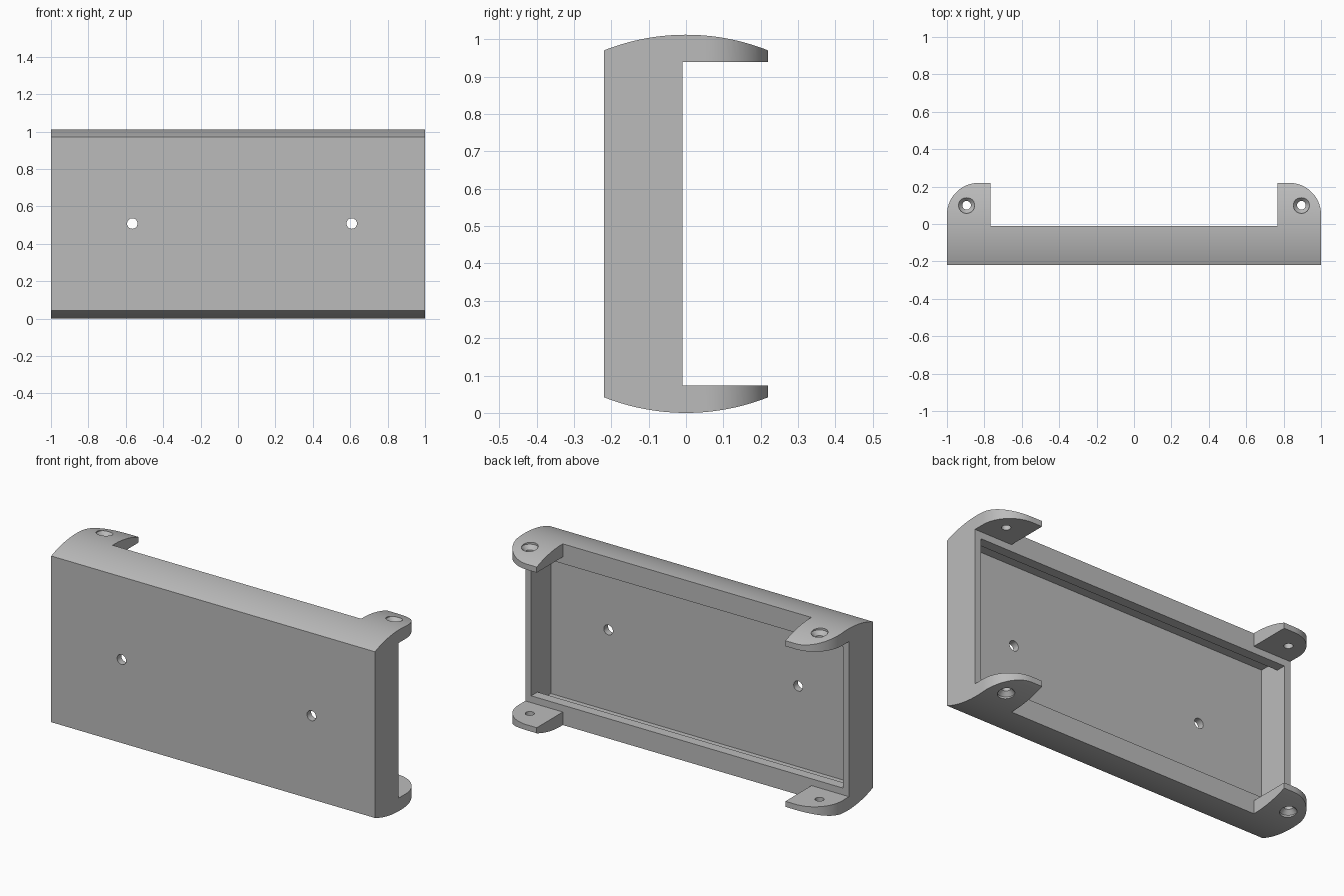
import bpy, bmesh, math
from mathutils import Vector

if "Cube" in bpy.data.objects:
    bpy.data.objects.remove(bpy.data.objects["Cube"])

HEIGHT, MID = 1.012, 0.506
R = 0.597                      # radius of the bowed top and bottom
BACK = -0.01                   # back rim of the tray


def prism(name, pts, axis, lo, hi):
    """Extrude a 2D outline along x (pts are y,z) or z (pts are x,y)."""
    bm = bmesh.new()
    place = (lambda p, t: (t, p[0], p[1])) if axis == 'X' else (lambda p, t: (p[0], p[1], t))
    a = [bm.verts.new(place(p, lo)) for p in pts]
    b = [bm.verts.new(place(p, hi)) for p in pts]
    bm.faces.new(a)
    bm.faces.new(b)
    n = len(pts)
    for i in range(n):
        bm.faces.new((a[i], a[(i + 1) % n], b[(i + 1) % n], b[i]))
    bmesh.ops.recalc_face_normals(bm, faces=bm.faces)
    me = bpy.data.meshes.new(name)
    bm.to_mesh(me)
    bm.free()
    ob = bpy.data.objects.new(name, me)
    bpy.context.collection.objects.link(ob)
    return ob


def lathe(name, profile, origin, axis, seg=32):
    """Closed turned cutter from (radius, distance) pairs along an axis."""
    bm = bmesh.new()
    rot = Vector((0, 0, 1)).rotation_difference(Vector(axis))
    rings = []
    for r, d in profile:
        rings.append([bm.verts.new(Vector(origin) + rot @ Vector(
            (r * math.cos(2 * math.pi * i / seg), r * math.sin(2 * math.pi * i / seg), d)))
            for i in range(seg)])
    for p, q in zip(rings, rings[1:]):
        for i in range(seg):
            j = (i + 1) % seg
            bm.faces.new((p[i], p[j], q[j], q[i]))
    bm.faces.new(rings[0])
    bm.faces.new(rings[-1])
    bmesh.ops.recalc_face_normals(bm, faces=bm.faces)
    me = bpy.data.meshes.new(name)
    bm.to_mesh(me)
    bm.free()
    ob = bpy.data.objects.new(name, me)
    bpy.context.collection.objects.link(ob)
    return ob


def box_pts(a0, a1, b0, b1):
    return [(a0, b0), (a1, b0), (a1, b1), (a0, b1)]


# Side profile: flat front, bowed top and bottom
def bow(y):
    return R - math.sqrt(R * R - y * y)


ys = [-0.22 + 0.5 * i / 32 for i in range(33)]
outline = [(y, bow(y)) for y in ys] + [(y, HEIGHT - bow(y)) for y in reversed(ys)]
body = prism("mounting_tray", outline, 'X', -1.1, 1.1)

# Plan outline: tray with four rounded ears at the back
rad = 0.17
half = [(0.768, BACK), (0.768, 0.22)]
half = [(1.0, -0.3)] + [(1 - rad + rad * math.cos(math.radians(t)),
                         0.22 - rad + rad * math.sin(math.radians(t)))
                        for t in range(0, 91, 6)] + half[::-1]
plan = half + [(-x, y) for x, y in reversed(half)]
plan_ob = prism("plan_cutter", plan, 'Z', -0.2, 1.3)

cutters = [(plan_ob, 'INTERSECT')]


def cut(ob):
    cutters.append((ob, 'DIFFERENCE'))


# Gap between upper and lower ears
cut(prism("gap_cutter", box_pts(BACK, 0.5, 0.073, 0.939), 'X', -1.3, 1.3))

# Cavity with an inward lip along the top and bottom of the opening
lip, deep, floor_y, lip_y = 0.111, 0.058, -0.183, -0.065
cavity = [(0.05, lip), (0.05, HEIGHT - lip), (lip_y, HEIGHT - lip), (lip_y, HEIGHT - deep),
          (floor_y, HEIGHT - deep), (floor_y, deep), (lip_y, deep), (lip_y, lip)]
cut(prism("cavity_cutter", cavity, 'X', -0.963, 0.963))

# Screw holes through the front plate
for x in (-0.565, 0.608):
    cut(lathe("plate_hole_cutter", [(0.028, -0.1), (0.028, 0.1)], (x, -0.2, 0.508), (0, 1, 0)))

# Countersunk holes in the ears, narrowing from the outer surface inward
sink = [(0.043, -0.05), (0.043, 0.014), (0.023, 0.036), (0.023, 0.15)]
for x in (-0.895, 0.895):
    cut(lathe("lower_ear_hole_cutter", sink, (x, 0.1, 0), (0, 0, 1)))
    cut(lathe("upper_ear_hole_cutter", sink, (x, 0.1, HEIGHT), (0, 0, -1)))

bpy.context.view_layer.objects.active = body
body.select_set(True)
for ob, op in cutters:
    ob.hide_render = True
    m = body.modifiers.new(ob.name, 'BOOLEAN')
    m.operation, m.object, m.solver = op, ob, 'EXACT'
    bpy.ops.object.modifier_apply(modifier=m.name)
for ob, op in cutters:
    bpy.data.objects.remove(ob)

# Plain grey plastic
grey = bpy.data.materials.new("light_grey")
grey.diffuse_color = (0.5, 0.5, 0.5, 1)
grey.use_nodes = True
grey.node_tree.nodes["Principled BSDF"].inputs["Base Color"].default_value = grey.diffuse_color
body.data.materials.clear()
body.data.materials.append(grey)
bpy.ops.object.shade_smooth_by_angle(angle=math.radians(25))
